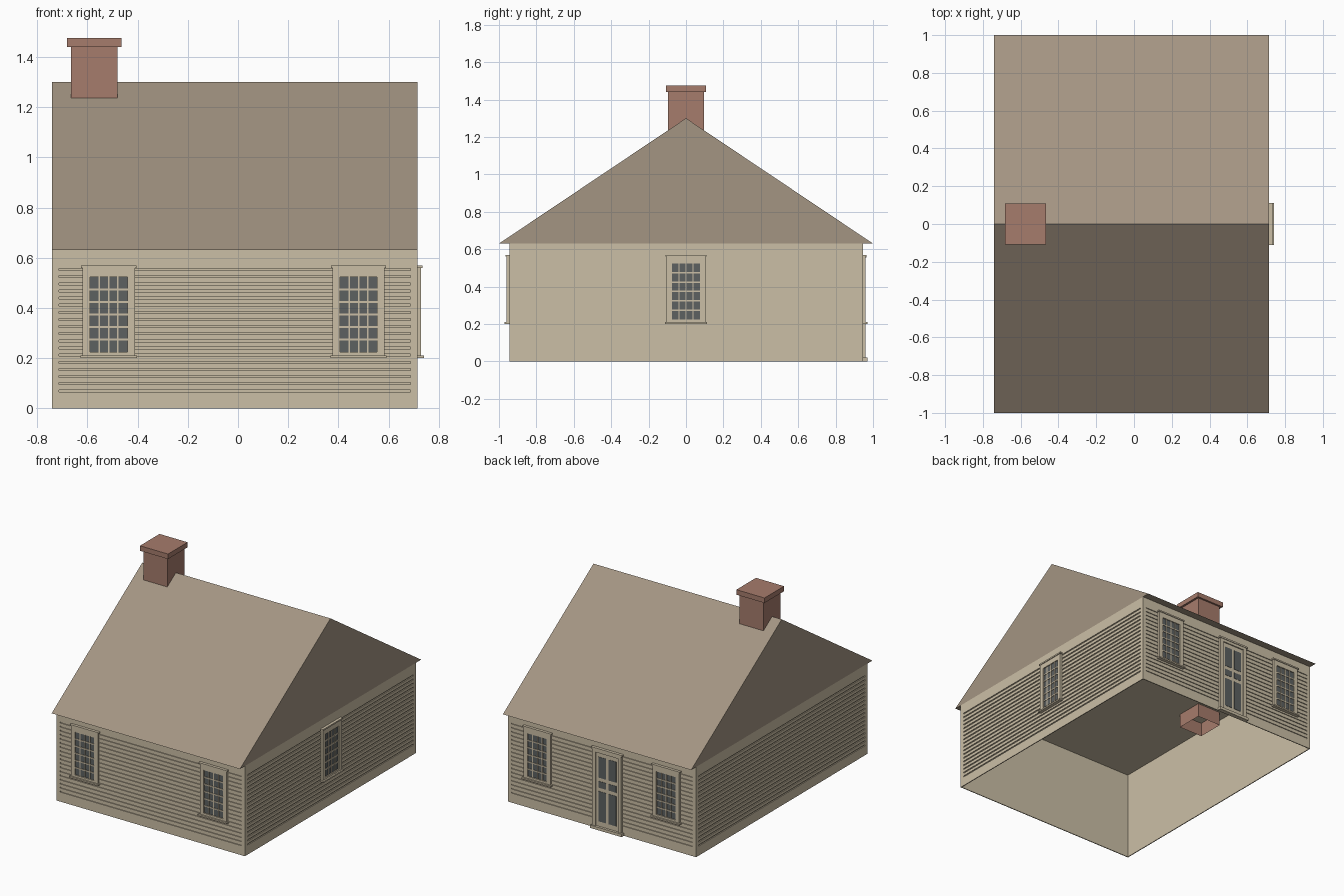
import bpy, bmesh
from math import pi
from mathutils import Matrix, Vector

cube = bpy.data.objects.get("Cube")
if cube:
    bpy.data.objects.remove(cube, do_unlink=True)


def material(name, color):
    m = bpy.data.materials.new(name)
    m.use_nodes = True
    m.diffuse_color = (*color, 1)
    m.node_tree.nodes["Principled BSDF"].inputs["Base Color"].default_value = (*color, 1)
    return m


CREAM = material("cream paint", (0.60, 0.52, 0.38))
ROOF = material("brown shingle", (0.37, 0.30, 0.225))
BRICK = material("red brick", (0.38, 0.20, 0.15))
GLASS = material("grey glass", (0.11, 0.12, 0.12))

X0, X1, Y, EAVE, RIDGE = -0.74, 0.715, 0.945, 0.63, 1.30
RECESS = 0.006


def make(name, bm, mat, matrix=Matrix()):
    mesh = bpy.data.meshes.new(name)
    bm.to_mesh(mesh)
    bm.free()
    mesh.materials.append(mat)
    ob = bpy.data.objects.new(name, mesh)
    ob.matrix_world = matrix
    bpy.context.collection.objects.link(ob)
    return ob


def add_box(bm, x, y, z, open_bottom=False):
    """Box from (low, high) ranges on each axis."""
    size = [b - a for a, b in (x, y, z)]
    mid = [(a + b) / 2 for a, b in (x, y, z)]
    new = bmesh.ops.create_cube(bm, size=1, matrix=Matrix.Translation(mid) @ Matrix.Diagonal((*size, 1)))
    if open_bottom:
        faces = {f for v in new["verts"] for f in v.link_faces}
        low = min(faces, key=lambda f: f.calc_center_median().z)
        bmesh.ops.delete(bm, geom=[low], context="FACES_ONLY")


def boxes(name, mat, items, matrix=Matrix(), open_bottom=False):
    bm = bmesh.new()
    for item in items:
        add_box(bm, *item, open_bottom=open_bottom)
    return make(name, bm, mat, matrix)


def wall_frame(origin, turn):
    """Wall space: x along the wall, -y outward, z up."""
    return Matrix.Translation(origin) @ Matrix.Rotation(turn, 4, "Z")


CX = (X0 + X1) / 2
HALF = (X1 - X0) / 2
WALLS = {
    "front": (wall_frame((CX, -Y, 0), 0), HALF),
    "back": (wall_frame((CX, Y, 0), pi), HALF),
    "left": (wall_frame((X1, 0, 0), pi / 2), Y),
    "right": (wall_frame((X0, 0, 0), -pi / 2), Y),
}

# Hollow wall shell, open underneath
boxes("wall_shell", CREAM, [((X0 + RECESS, X1 - RECESS), (-Y + RECESS, Y - RECESS), (0, EAVE - 0.002))],
      open_bottom=True)


# Corner boards, bands and siding on each wall
def siding(name, matrix, half):
    depth = (0, RECESS)
    low, high, edge, pitch, gap = 0.045, 0.59, 0.028, 0.0284, 0.008
    trim = [((-half, half), depth, (0, low)), ((-half, half), depth, (high, EAVE))]
    for s in (-1, 1):
        trim.append((sorted((s * half, s * (half - edge))), depth, (low, high)))
    boxes(name + "_wall_trim", CREAM, trim, matrix)
    boards, top = [], high
    cut = 0.553
    while cut > low + gap:
        boards.append(((-half + edge, half - edge), depth, (cut + gap / 2, top)))
        top = cut - gap / 2
        cut -= pitch
    boards.append(((-half + edge, half - edge), depth, (low, top)))
    boxes(name + "_siding", CREAM, boards, matrix)


for wall, (matrix, half) in WALLS.items():
    siding(wall, matrix, half)


# Windows: casing, header, sill, glass and glazing bars
def window(name, matrix):
    w, gw, g0, g1 = 0.104, 0.074, 0.224, 0.524
    out = (-0.014, 0)
    parts = [((-w, -gw), out, (0.205, 0.565)), ((gw, w), out, (0.205, 0.565)),
             ((-gw, gw), out, (0.205, g0)), ((-gw, gw), out, (g1, 0.565)),
             ((-w - 0.006, w + 0.006), (-0.019, 0), (0.56, 0.57)),
             ((-w - 0.008, w + 0.008), (-0.025, 0), (0.2, 0.21))]
    bar = (-0.011, 0)
    for i in range(1, 4):
        x = -gw + i * gw / 2
        parts.append(((x - 0.003, x + 0.003), bar, (g0, g1)))
    for i in range(1, 6):
        z = g0 + i * (g1 - g0) / 6
        parts.append(((-gw, gw), bar, (z - 0.004, z + 0.004)))
    boxes(name + "_frame", CREAM, parts, matrix)
    boxes(name + "_glass", GLASS, [((-gw, gw), (-0.007, 0), (g0, g1))], matrix)


def on_wall(wall, point):
    """Slide a wall frame along its wall to a world position."""
    matrix, _ = WALLS[wall]
    local = matrix.inverted() @ Vector(point)
    return matrix @ Matrix.Translation((local.x, 0, 0))


for wall in ("front", "back"):
    for side, x in (("right", -0.515), ("left", 0.48)):
        window(f"{wall}_{side}_window", on_wall(wall, (x, 0, 0)))
window("left_wall_window", on_wall("left", (X1, 0, 0)))

# Back door with a casing, step and six panels
door = on_wall("back", (-0.06, 0, 0))
boxes("door_frame", CREAM, [
    ((-0.112, -0.088), (-0.016, 0), (0, 0.56)), ((0.088, 0.112), (-0.016, 0), (0, 0.56)),
    ((-0.088, 0.088), (-0.016, 0), (0.535, 0.56)),
    ((-0.12, 0.12), (-0.02, 0), (0.555, 0.567)),
    ((-0.122, 0.122), (-0.025, 0), (0, 0.02))], door)
boxes("door_leaf", CREAM, [((-0.088, 0.088), (-0.008, 0), (0.02, 0.535))], door)
panels = []
for x in (-0.04, 0.04):
    for z in ((0.055, 0.265), (0.29, 0.335), (0.36, 0.505)):
        panels.append(((x - 0.029, x + 0.029), (-0.01, 0), z))
boxes("door_panels", GLASS, panels, door)

# Roof prism with flat gables
bm = bmesh.new()
ends = [[bm.verts.new((x, y, z)) for y, z in ((-1, EAVE), (1, EAVE), (0, RIDGE))] for x in (X0, X1)]
for end in ends:
    bm.faces.new(end)
for i in range(3):
    j = (i + 1) % 3
    bm.faces.new((ends[0][i], ends[0][j], ends[1][j], ends[1][i]))
bmesh.ops.recalc_face_normals(bm, faces=bm.faces)
make("roof", bm, ROOF)

# Chimney shaft reaching below the ceiling, with a cap
boxes("chimney_shaft", BRICK, [((-0.665, -0.48), (-0.095, 0.095), (0.53, 1.45))], open_bottom=True)
boxes("chimney_cap", BRICK, [((-0.682, -0.465), (-0.108, 0.108), (1.44, 1.475))])
